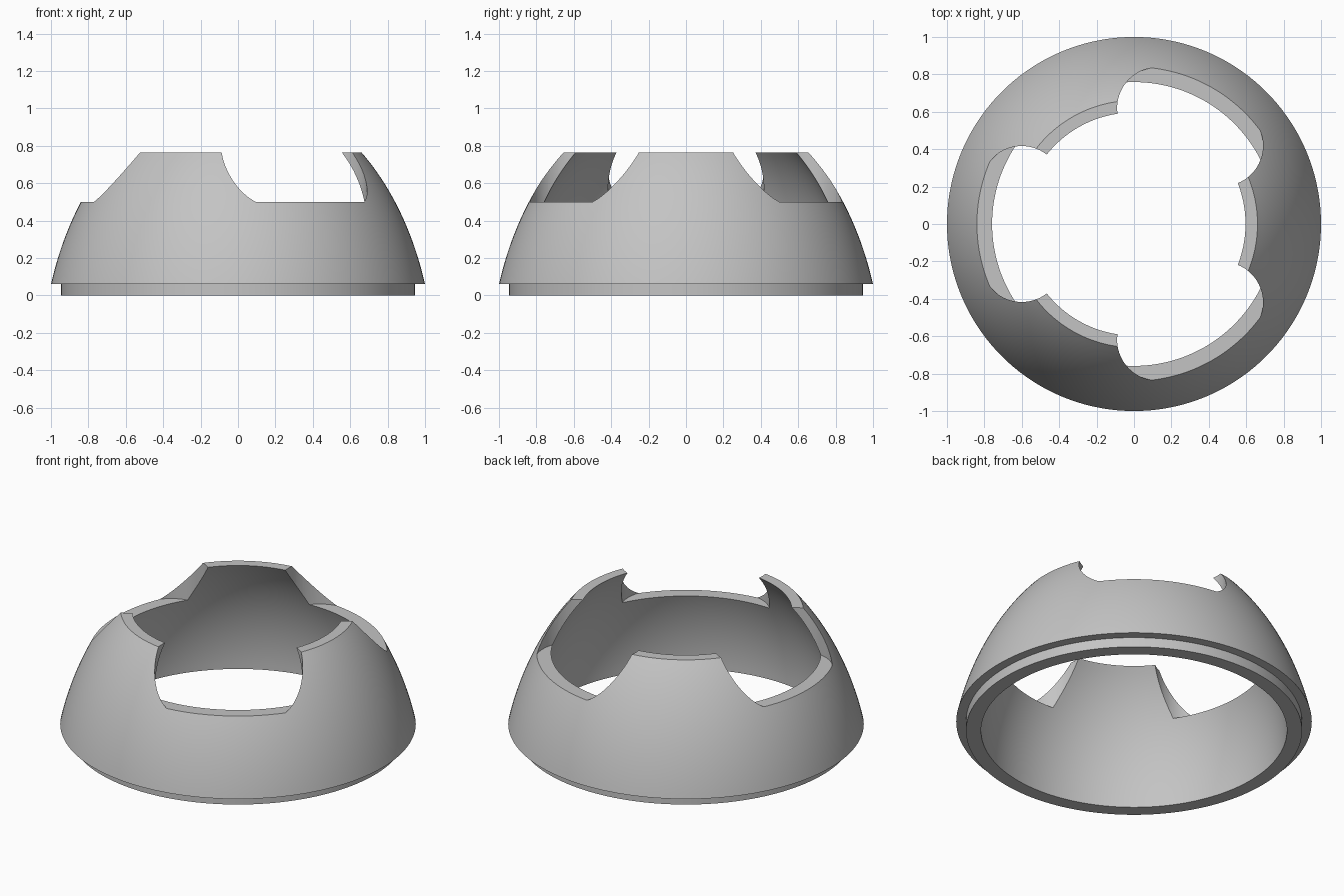
import bpy
import bmesh
from math import cos, sin, radians, sqrt
from mathutils import Matrix, Vector

default = bpy.data.objects.get("Cube")
if default:
    bpy.data.objects.remove(default, do_unlink=True)

TOP, RIM, SILL = 0.765, 0.06, 0.5
STEPS, SEGMENTS = 24, 144

grey = bpy.data.materials.new("plain grey")
grey.use_nodes = True
color = (0.55, 0.55, 0.55, 1)
grey.diffuse_color = color
grey.node_tree.nodes["Principled BSDF"].inputs["Base Color"].default_value = color


def make_object(name, bm):
    bmesh.ops.recalc_face_normals(bm, faces=bm.faces)
    mesh = bpy.data.meshes.new(name)
    bm.to_mesh(mesh)
    bm.free()
    obj = bpy.data.objects.new(name, mesh)
    bpy.context.collection.objects.link(obj)
    mesh.materials.append(grey)
    return obj


def outer_radius(z):
    return sqrt(1.103 - 0.494 * (z + 0.397) ** 2)


def inner_radius(z):
    return sqrt(0.74 - 0.657 * z * z)


# Dome shell: stepped bottom lip, bulging outside, hollow inside
profile = [(0.945, 0), (0.945, RIM)]
for i in range(STEPS + 1):
    z = RIM + (TOP - RIM) * i / STEPS
    profile.append((outer_radius(z), z))
for i in range(STEPS + 1):
    z = TOP * (1 - i / STEPS)
    profile.append((inner_radius(z), z))

bm = bmesh.new()
verts = [bm.verts.new((r, 0, z)) for r, z in profile]
edges = [bm.edges.new((v, verts[i - 1])) for i, v in enumerate(verts)]
bmesh.ops.spin(bm, geom=verts + edges, cent=(0, 0, 0), axis=(0, 0, 1),
               angle=radians(360), steps=SEGMENTS, use_merge=True)
bmesh.ops.remove_doubles(bm, verts=bm.verts, dist=1e-5)
dome = make_object("dome_shell", bm)

# Three upright notch cutters with rounded sides
half = [(1.2, 0.2 + 0.217 * sin(radians(31)))]
for a in range(31, 181, 4):
    half.append((0.6 + 0.217 * cos(radians(a)), 0.2 + 0.217 * sin(radians(a))))
outline = half + [(u, -v) for u, v in reversed(half)]

bm = bmesh.new()
for turn in (60, 180, 300):
    spin = Matrix.Rotation(radians(turn), 3, 'Z')
    base = [bm.verts.new(spin @ Vector((u, v, SILL))) for u, v in outline]
    face = bm.faces.new(base)
    top = bmesh.ops.extrude_face_region(bm, geom=[face])["geom"]
    bmesh.ops.translate(bm, vec=(0, 0, 0.5),
                        verts=[g for g in top if isinstance(g, bmesh.types.BMVert)])
cutter = make_object("notch_cutter", bm)
cutter.hide_render = True

# Cut the notches, then drop the cutter
cut = dome.modifiers.new("notches", 'BOOLEAN')
cut.operation = 'DIFFERENCE'
cut.solver = 'EXACT'
cut.object = cutter
bpy.ops.object.select_all(action='DESELECT')
dome.select_set(True)
bpy.context.view_layer.objects.active = dome
bpy.ops.object.modifier_apply(modifier=cut.name)
bpy.data.objects.remove(cutter, do_unlink=True)

bpy.ops.object.shade_smooth_by_angle(angle=radians(25))
